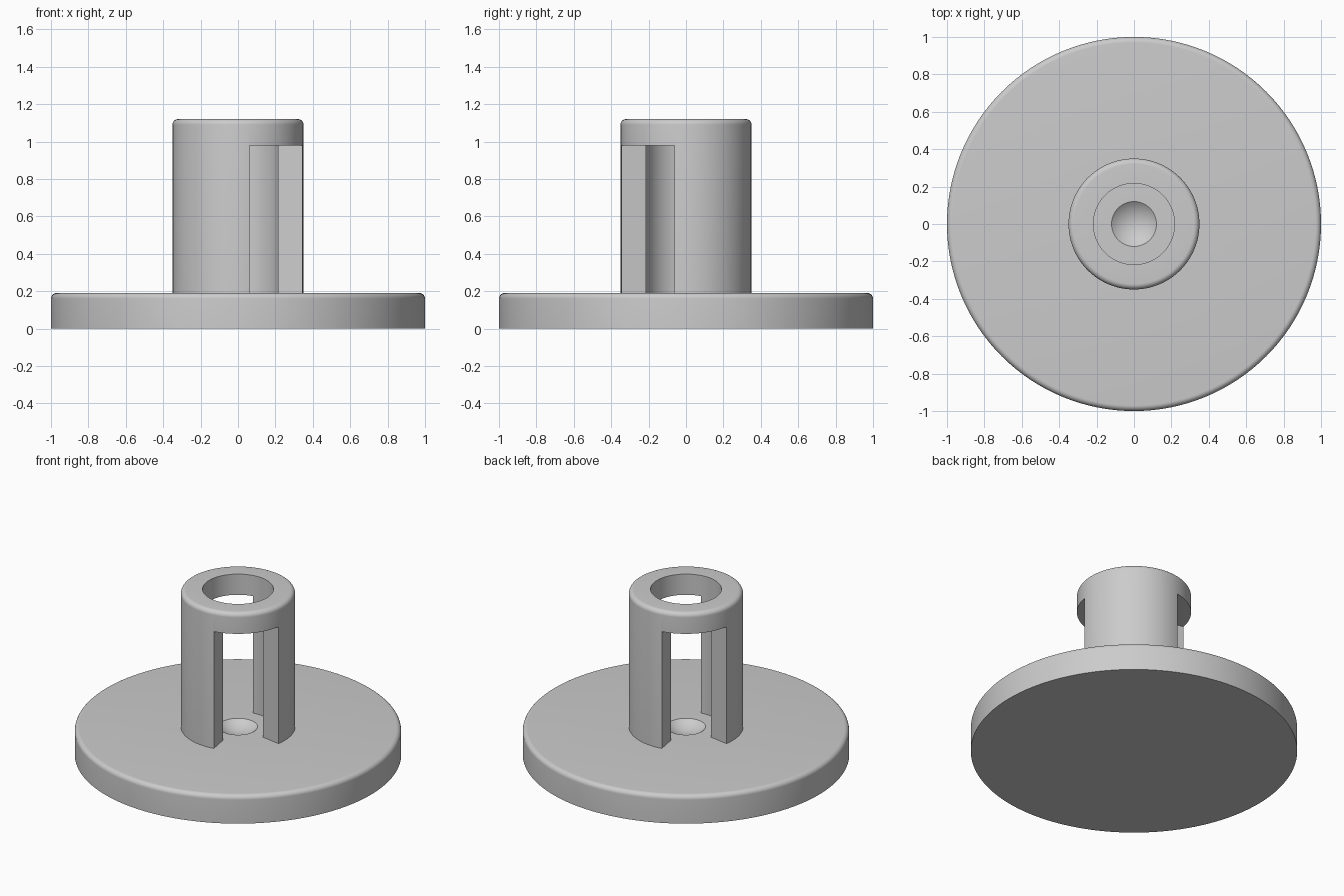
import bpy, bmesh, math
from mathutils import Vector

if "Cube" in bpy.data.objects:
    bpy.data.objects.remove(bpy.data.objects["Cube"])

SEGMENTS = 128
grey = bpy.data.materials.new("plain_grey")
grey.diffuse_color = (0.6, 0.6, 0.6, 1)
grey.use_nodes = True
grey.node_tree.nodes["Principled BSDF"].inputs["Base Color"].default_value = grey.diffuse_color


def make_object(name, bm):
    bmesh.ops.recalc_face_normals(bm, faces=bm.faces)
    mesh = bpy.data.meshes.new(name)
    bm.to_mesh(mesh)
    bm.free()
    mesh.materials.append(grey)
    obj = bpy.data.objects.new(name, mesh)
    bpy.context.collection.objects.link(obj)
    return obj


def lathe(name, profile, closed=False):
    """Revolve (radius, height) points around the z axis."""
    bm = bmesh.new()
    verts = [bm.verts.new((r, 0, z)) for r, z in profile]
    edges = [bm.edges.new(p) for p in zip(verts, verts[1:])]
    if closed:
        edges.append(bm.edges.new((verts[-1], verts[0])))
    bmesh.ops.spin(bm, geom=verts + edges, cent=(0, 0, 0), axis=(0, 0, 1),
                   angle=math.tau, steps=SEGMENTS)
    bmesh.ops.remove_doubles(bm, verts=bm.verts, dist=1e-5)
    return make_object(name, bm)


def fillet(r, z, size, steps=8):
    """Rounded upper outer corner, from the side up to the top."""
    return [(r - size + size * math.cos(a), z - size + size * math.sin(a))
            for a in (math.pi / 2 * i / steps for i in range(steps + 1))]


def smooth(obj):
    bpy.ops.object.select_all(action='DESELECT')
    obj.select_set(True)
    bpy.context.view_layer.objects.active = obj
    bpy.ops.object.shade_smooth_by_angle(angle=math.radians(30))


# Round base with a softened rim and a shallow spherical dimple in the middle
TOP, DIMPLE_R, DIMPLE_D = 0.19, 0.12, 0.045
ball = (DIMPLE_R ** 2 + DIMPLE_D ** 2) / (2 * DIMPLE_D)
edge = math.asin(DIMPLE_R / ball)
dimple = [(ball * math.sin(edge * t / 10),
           TOP - DIMPLE_D + ball * (1 - math.cos(edge * t / 10)))
          for t in range(10, -1, -1)]
base = lathe("base", [(0, 0), (1, 0)] + fillet(1, TOP, 0.03) + dimple)

# Hollow column with a softened top edge
column = lathe("column", [(0.217, 0.16), (0.35, 0.16)]
               + fillet(0.35, 1.12, 0.03) + [(0.217, 1.12)], closed=True)

# Two opposite wedge-shaped windows, 70 degrees wide, on the diagonal
for i, middle in enumerate((-45, 135)):
    bm = bmesh.new()
    corners = [(0, 0)] + [(math.cos(math.radians(middle + d)),
                           math.sin(math.radians(middle + d)))
                          for d in (-35, 35)]
    face = bm.faces.new([bm.verts.new((x, y, 0.1)) for x, y in corners])
    out = bmesh.ops.extrude_face_region(bm, geom=[face])
    bmesh.ops.translate(bm, vec=Vector((0, 0, 0.88)),
                        verts=[v for v in out["geom"]
                               if isinstance(v, bmesh.types.BMVert)])
    cutter = make_object("window_cutter", bm)
    cut = column.modifiers.new("window", 'BOOLEAN')
    cut.operation, cut.solver, cut.object = 'DIFFERENCE', 'EXACT', cutter
    bpy.context.view_layer.objects.active = column
    bpy.ops.object.modifier_apply(modifier=cut.name)
    bpy.data.objects.remove(cutter)

smooth(base)
smooth(column)
